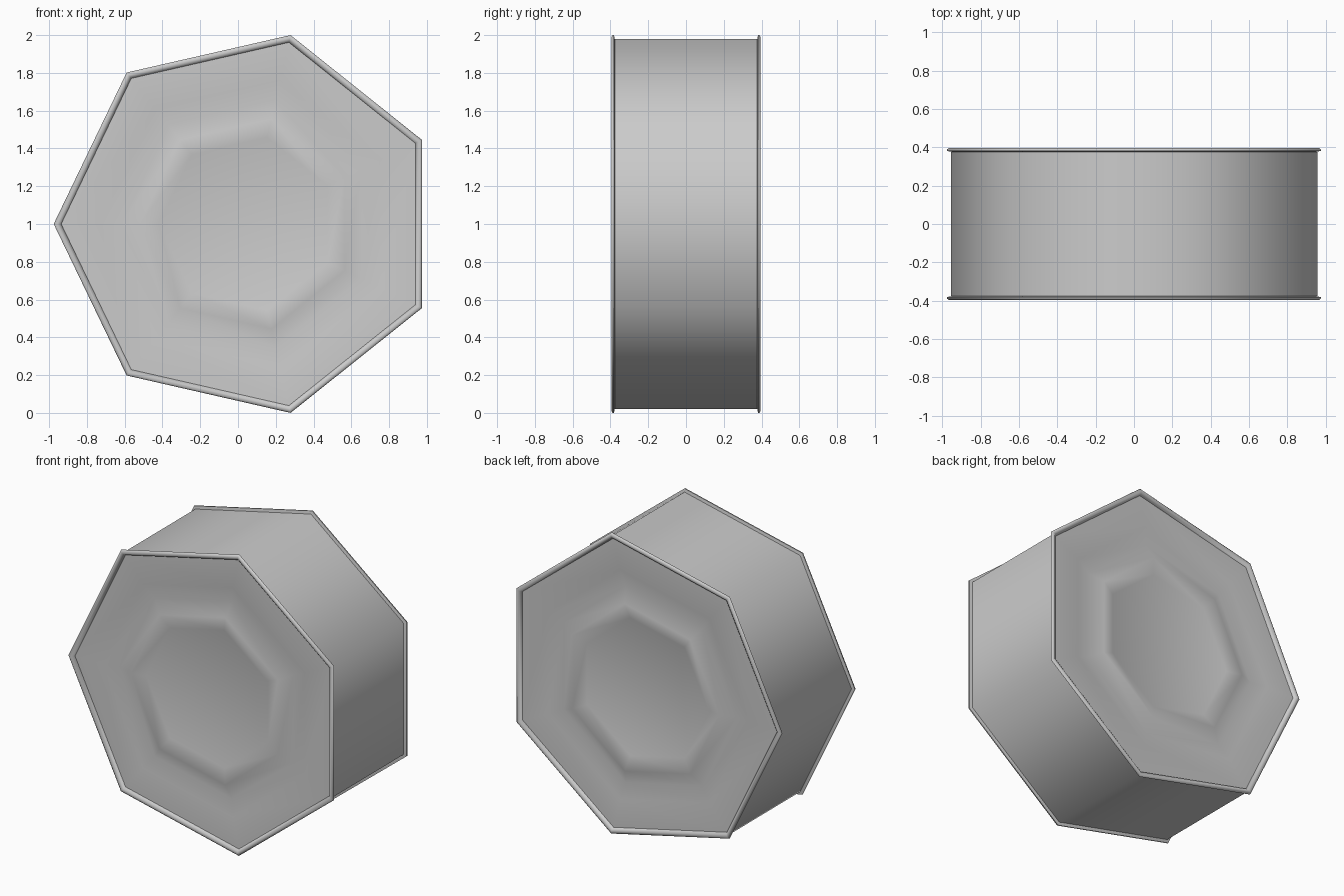
import bpy, bmesh, math

if "Cube" in bpy.data.objects:
    bpy.data.objects.remove(bpy.data.objects["Cube"])

SIDES = 7
CX, CZ = 0.05, 1.0


def lathe(name, profile, cap_start=False, cap_end=False, closed=False):
    """Sweep (radius, y) points round a seven-sided path whose axis is y."""
    bm = bmesh.new()
    rings = []
    for r, y in profile:
        ring = []
        for i in range(SIDES):
            a = math.pi + 2 * math.pi * i / SIDES
            ring.append(bm.verts.new((CX + r * math.cos(a), y, CZ + r * math.sin(a))))
        rings.append(ring)
    pairs = list(zip(rings, rings[1:]))
    if closed:
        pairs.append((rings[-1], rings[0]))
    for a, b in pairs:
        for i in range(SIDES):
            j = (i + 1) % SIDES
            bm.faces.new((a[i], a[j], b[j], b[i]))
    if cap_start:
        bm.faces.new(rings[0])
    if cap_end:
        bm.faces.new(rings[-1])
    bmesh.ops.recalc_face_normals(bm, faces=bm.faces)
    mesh = bpy.data.meshes.new(name)
    bm.to_mesh(mesh)
    bm.free()
    ob = bpy.data.objects.new(name, mesh)
    bpy.context.collection.objects.link(ob)
    bpy.ops.object.select_all(action='DESELECT')
    ob.select_set(True)
    bpy.context.view_layer.objects.active = ob
    bpy.ops.object.shade_smooth_by_angle(angle=math.radians(60))
    return ob


# Body with embossed end panels: flat border, groove, raised ring, sunken centre
end = [(0.47, 0.365), (0.57, 0.393), (0.67, 0.35), (0.78, 0.375), (0.995, 0.375), (1.005, 0.375)]
front = [(r, -min(y, 0.388)) for r, y in end]
lathe("drum_body", front + end[::-1], cap_start=True, cap_end=True)

# Thin rolled lips at both ends
lip = [(0.985, 0.372), (0.99, 0.386), (1.003, 0.395), (1.017, 0.395),
       (1.0257, 0.388), (1.0257, 0.381), (1.003, 0.377)]
for label, s in (("front", -1), ("back", 1)):
    lathe(label + "_lip", [(r, s * y) for r, y in lip], closed=True)
